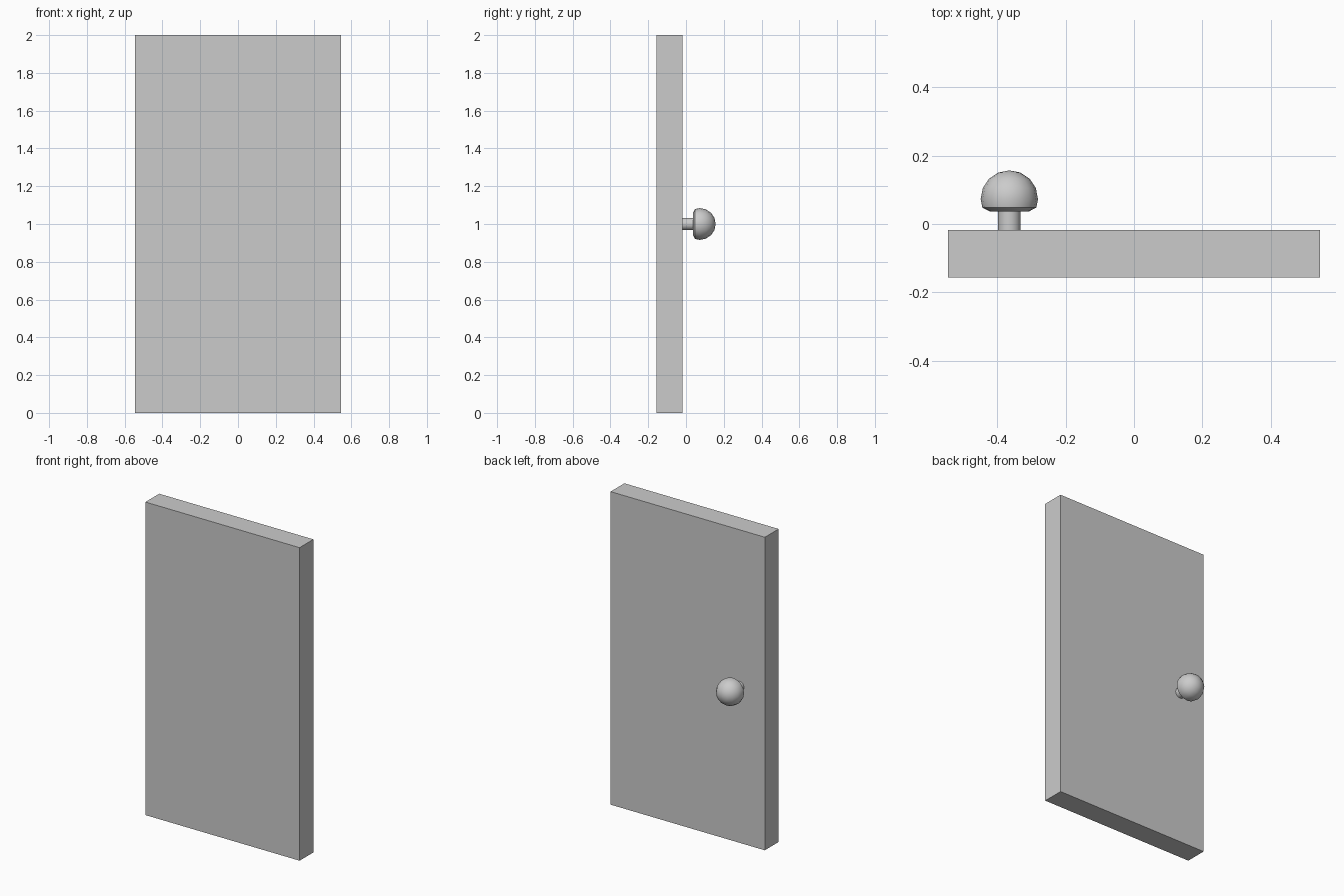
import bpy, bmesh, math
from mathutils import Matrix, Vector

if "Cube" in bpy.data.objects:
    bpy.data.objects.remove(bpy.data.objects["Cube"])

KNOB_X, KNOB_Z, SIDES = -0.365, 1.0, 16


def make_object(name, bm):
    bmesh.ops.recalc_face_normals(bm, faces=bm.faces)
    mesh = bpy.data.meshes.new(name)
    bm.to_mesh(mesh)
    bm.free()
    obj = bpy.data.objects.new(name, mesh)
    bpy.context.collection.objects.link(obj)
    return obj


def lathe(name, profile):
    """Turn (radius, y) points around the knob axis, parallel to y."""
    bm = bmesh.new()
    verts = [bm.verts.new((KNOB_X + r, y, KNOB_Z)) for r, y in profile]
    edges = [bm.edges.new(pair) for pair in zip(verts, verts[1:])]
    bmesh.ops.spin(bm, geom=verts + edges, cent=(KNOB_X, 0, KNOB_Z), axis=(0, 1, 0),
                   angle=2 * math.pi, steps=SIDES, use_merge=True)
    bmesh.ops.remove_doubles(bm, verts=bm.verts, dist=1e-5)
    obj = make_object(name, bm)
    bpy.ops.object.select_all(action='DESELECT')
    obj.select_set(True)
    bpy.context.view_layer.objects.active = obj
    bpy.ops.object.shade_smooth_by_angle(angle=math.radians(30))
    return obj


# Door slab
bm = bmesh.new()
bmesh.ops.create_cube(bm, size=1, matrix=Matrix.Translation(Vector((0, -0.087, 1)))
                      @ Matrix.Diagonal((1.09, 0.139, 2, 1)))
make_object("door_panel", bm)

# Knob stem
lathe("knob_stem", [(0, -0.019), (0.033, -0.019), (0.033, 0.04), (0, 0.04)])

# Domed knob with a small bevelled rim and flat back
R, CY = 0.084, 0.073
dome = [(R * math.cos(math.radians(a)), CY + R * math.sin(math.radians(a)))
        for a in (0, 22.5, 45, 67.5)]
lathe("knob_head", [(0, 0.036), (0.056, 0.036), (0.079, 0.048)] + dome + [(0, CY + R)])
